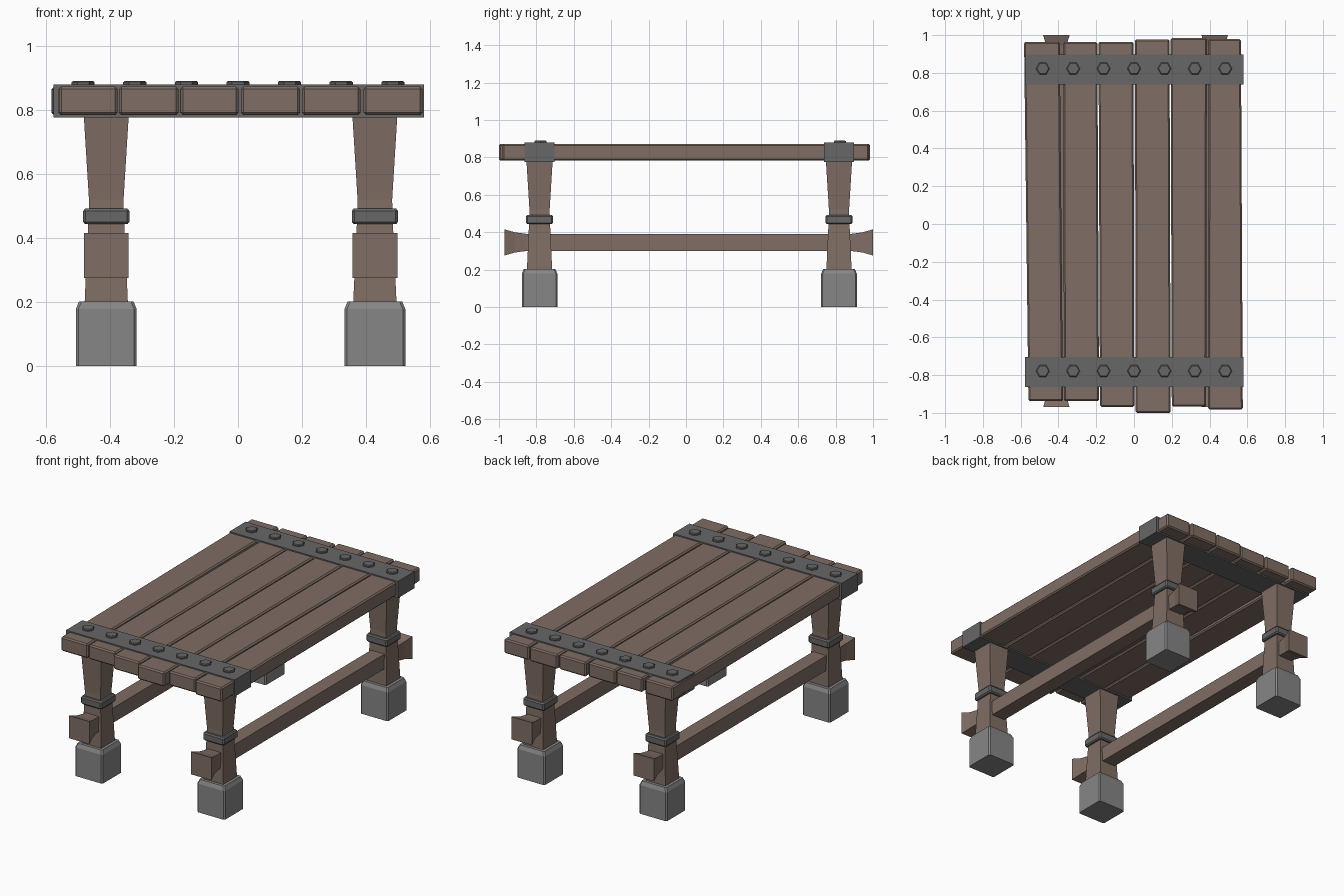
import bpy, math

if "Cube" in bpy.data.objects:
    bpy.data.objects.remove(bpy.data.objects["Cube"])


def material(name, r, g, b):
    m = bpy.data.materials.new(name)
    m.diffuse_color = (r, g, b, 1)
    m.use_nodes = True
    m.node_tree.nodes["Principled BSDF"].inputs["Base Color"].default_value = m.diffuse_color
    return m


WOOD = material("wood", 0.215, 0.155, 0.128)
IRON = material("iron", 0.135, 0.135, 0.135)
STONE = material("stone", 0.24, 0.24, 0.24)


def loft(name, rings, mat, bevel=0):
    """Skin a list of equal-length point rings and cap both ends."""
    n = len(rings[0])
    verts = [p for ring in rings for p in ring]
    faces = [tuple(reversed(range(n))),
             tuple(range(len(verts) - n, len(verts)))]
    for k in range(len(rings) - 1):
        for i in range(n):
            j = (i + 1) % n
            faces.append((k*n + i, k*n + j, (k+1)*n + j, (k+1)*n + i))
    mesh = bpy.data.meshes.new(name)
    mesh.from_pydata(verts, [], faces)
    mesh.materials.append(mat)
    obj = bpy.data.objects.new(name, mesh)
    bpy.context.collection.objects.link(obj)
    if bevel:
        mod = obj.modifiers.new("bevel", "BEVEL")
        mod.width = bevel
        mod.segments = 1
    return obj


def square_stack(name, x, y, profile, mat, c=0):
    """Square column from (z, half width) pairs, corners cut by c."""
    def ring(z, h):
        if not c:
            pts = [(-h, -h), (h, -h), (h, h), (-h, h)]
        else:
            pts = [(c-h, -h), (h-c, -h), (h, c-h), (h, h-c),
                   (h-c, h), (c-h, h), (-h, h-c), (-h, c-h)]
        return [(x + px, y + py, z) for px, py in pts]
    return loft(name, [ring(z, h) for z, h in profile], mat)


def round_stack(name, x, y, profile, sides, mat):
    """Low-sided column from (z, radius) pairs."""
    rings = [[(x + r*math.cos(2*math.pi*i/sides),
               y + r*math.sin(2*math.pi*i/sides), z) for i in range(sides)]
             for z, r in profile]
    return loft(name, rings, mat)


# Table planks: front y, back y, front left/right x, back left/right x
PLANKS = [
    (-0.938, 0.964, -0.559, -0.376, -0.582, -0.393),
    (-0.938, 0.964, -0.371, -0.185, -0.374, -0.194),
    (-0.968, 0.964, -0.180, 0.002, -0.188, -0.003),
    (-1.000, 0.978, 0.009, 0.194, 0.005, 0.188),
    (-0.966, 0.984, 0.200, 0.382, 0.194, 0.386),
    (-0.982, 0.979, 0.392, 0.576, 0.394, 0.566),
]
for i, (y0, y1, a0, b0, a1, b1) in enumerate(PLANKS):
    def section(y, a, b):
        return [(b, y, 0.783), (a, y, 0.783), (a, y, 0.872), (b, y, 0.872)]
    loft(f"plank_{i + 1}", [section(y0, a0, b0), section(y1, a1, b1)],
         WOOD, 0.008)

LEG_X = {"left": -0.411, "right": 0.427}
LEG_Y = {"front": -0.783, "back": 0.818}

# Iron bands around the top, with hexagonal bolts
for end, y in LEG_Y.items():
    def band_section(x):
        return [(x, y - 0.08, 0.775), (x, y + 0.08, 0.775),
                (x, y + 0.08, 0.879), (x, y - 0.08, 0.879)]
    loft(f"{end}_band", [band_section(-0.576), band_section(0.581)], IRON)
    for i in range(7):
        round_stack(f"{end}_bolt_{i + 1}", (i - 3)*0.161, y + 0.005,
                    [(0.870, 0.036), (0.886, 0.036), (0.890, 0.031)], 6, IRON)

# Legs with stone feet and iron collars
for end, y in LEG_Y.items():
    for side, x in LEG_X.items():
        square_stack(f"{end}_{side}_leg", x, y,
                     [(0.15, 0.068), (0.21, 0.067), (0.47, 0.055),
                      (0.52, 0.054), (0.78, 0.070)], WOOD)
        square_stack(f"{end}_{side}_foot", x, y,
                     [(0, 0.095), (0.178, 0.095), (0.202, 0.085)],
                     STONE, 0.008)
        square_stack(f"{end}_{side}_collar", x, y,
                     [(0.443, 0.066), (0.450, 0.072), (0.484, 0.072),
                      (0.492, 0.066)], IRON, 0.008)

# Long stretchers with flared ends, running through the legs
FLARE = [(-0.970, 0.070), (-0.915, 0.054), (-0.855, 0.046),
         (0.885, 0.046), (0.945, 0.054), (1.0, 0.070)]
for side, x in LEG_X.items():
    loft(f"{side}_stretcher",
         [[(x + h, y, 0.345 - h), (x - h, y, 0.345 - h),
           (x - h, y, 0.345 + h), (x + h, y, 0.345 + h)] for y, h in FLARE],
         WOOD)
